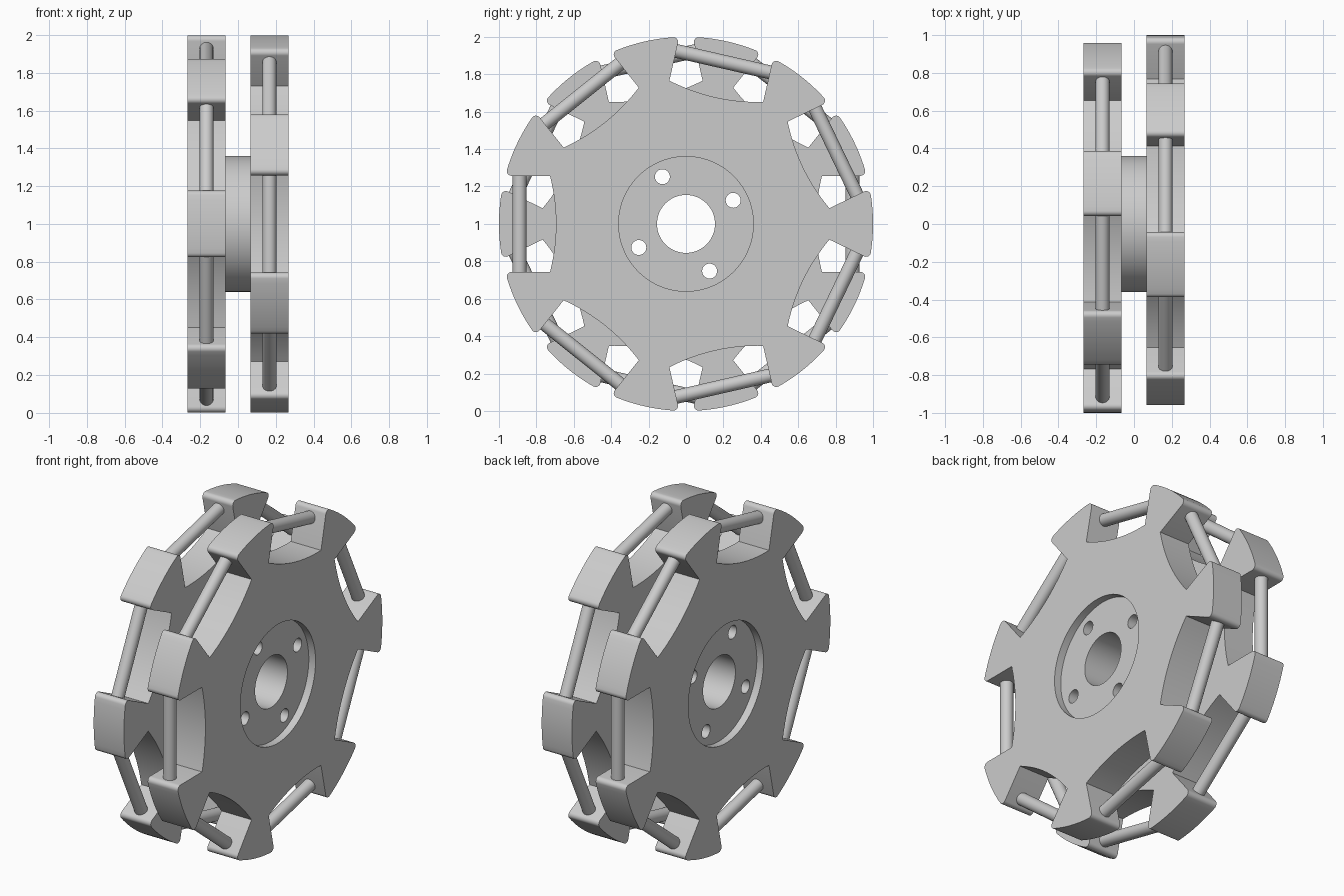
import bpy, bmesh, math
from mathutils import Matrix

if "Cube" in bpy.data.objects:
    bpy.data.objects.remove(bpy.data.objects["Cube"])

N = 7                              # notches and rollers per disc
STEP = 2 * math.pi / N
R, HALF, FIL = 1.0, 0.257, 0.025   # outer radius, half notch width, tip rounding
X0, X1 = 0.065, 0.268              # inner and outer faces of a disc
CENTRE = Matrix.Translation((0, 0, 1))

grey = bpy.data.materials.new("grey")
grey.diffuse_color = (0.6, 0.6, 0.6, 1)
grey.use_nodes = True
grey.node_tree.nodes["Principled BSDF"].inputs["Base Color"].default_value = grey.diffuse_color


def finish(name, bm):
    bmesh.ops.recalc_face_normals(bm, faces=bm.faces)
    me = bpy.data.meshes.new(name)
    bm.to_mesh(me)
    bm.free()
    ob = bpy.data.objects.new(name, me)
    bpy.context.collection.objects.link(ob)
    me.materials.append(grey)
    return ob


def add_cylinder(bm, r, x0, x1, y=0, z=0, seg=48):
    mat = CENTRE @ Matrix.Translation(((x0 + x1) / 2, y, z)) @ Matrix.Rotation(math.pi / 2, 4, 'Y')
    bmesh.ops.create_cone(bm, cap_ends=True, segments=seg, radius1=r, radius2=r,
                          depth=x1 - x0, matrix=mat)


def cut(ob, cutter):
    mod = ob.modifiers.new("cut", 'BOOLEAN')
    mod.operation, mod.solver, mod.object = 'DIFFERENCE', 'EXACT', cutter
    bpy.context.view_layer.objects.active = ob
    bpy.ops.object.modifier_apply(modifier=mod.name)


def smooth(ob):
    bpy.ops.object.select_all(action='DESELECT')
    ob.select_set(True)
    bpy.context.view_layer.objects.active = ob
    bpy.ops.object.shade_smooth_by_angle(angle=math.radians(30))


def disc_outline(offset):
    # one notch in (outward, sideways) coordinates, repeated around the rim
    cu, cv = math.sqrt((R - FIL) ** 2 - (HALF + FIL) ** 2), HALF + FIL
    tip = math.atan2(cv, cu)
    fillet = []
    for i in range(7):
        a = -math.pi / 2 + (tip + math.pi / 2) * i / 6
        fillet.append((cu + FIL * math.cos(a), cv + FIL * math.sin(a)))
    floor = [(0.695 + 0.032 * t * t, HALF * t) for t in (i / 8 for i in range(-8, 9))]
    notch = [(u, -v) for u, v in reversed(fillet)] + floor + fillet
    arc = STEP - 2 * tip
    notch += [(R * math.cos(tip + arc * i / 12), R * math.sin(tip + arc * i / 12))
              for i in range(1, 12)]
    pts = []
    for k in range(N):
        a = offset + k * STEP
        c, s = math.cos(a), math.sin(a)
        pts += [(u * c - v * s, 1 + u * s + v * c) for u, v in notch]
    return pts


# helpers that cut the bore, the bolt holes and the face recess
bm = bmesh.new()
add_cylinder(bm, 0.155, -0.5, 0.5, seg=64)
for k in range(4):
    a = math.radians(26.6 + 90 * k)
    add_cylinder(bm, 0.04, -0.5, 0.5, 0.282 * math.cos(a), 0.282 * math.sin(a), 32)
hole_cutter = finish("hole_cutter", bm)
bm = bmesh.new()
for s in (-1, 1):
    lo, hi = sorted((s * (X1 - 0.045), s * 0.5))
    add_cylinder(bm, 0.36, lo, hi, seg=96)
recess_cutter = finish("recess_cutter", bm)

# hub between the discs
bm = bmesh.new()
add_cylinder(bm, 0.36, -X0, X0, seg=96)
hub = finish("hub", bm)
cut(hub, hole_cutter)
smooth(hub)

# two notched discs with their roller rods, staggered by half a step
for side, label, offset in ((1, "right", math.pi), (-1, "left", 0.0)):
    bm = bmesh.new()
    face = bm.faces.new([bm.verts.new((side * X0, y, z)) for y, z in disc_outline(offset)])
    ext = bmesh.ops.extrude_face_region(bm, geom=[face], use_keep_orig=True)
    verts = [g for g in ext["geom"] if isinstance(g, bmesh.types.BMVert)]
    bmesh.ops.translate(bm, verts=verts, vec=(side * (X1 - X0), 0, 0))
    disc = finish(label + "_disc", bm)
    cut(disc, recess_cutter)
    cut(disc, hole_cutter)
    smooth(disc)

    bm = bmesh.new()
    for k in range(N):
        mat = (CENTRE @ Matrix.Rotation(offset + k * STEP, 4, 'X')
               @ Matrix.Translation((side * (X0 + X1) / 2, 0.89, 0)))
        bmesh.ops.create_cone(bm, cap_ends=True, segments=32, radius1=0.037, radius2=0.037,
                              depth=2 * HALF + 0.04, matrix=mat)
    smooth(finish(label + "_roller_rods", bm))

for helper in (hole_cutter, recess_cutter):
    helper.hide_render = True
    helper.hide_set(True)
